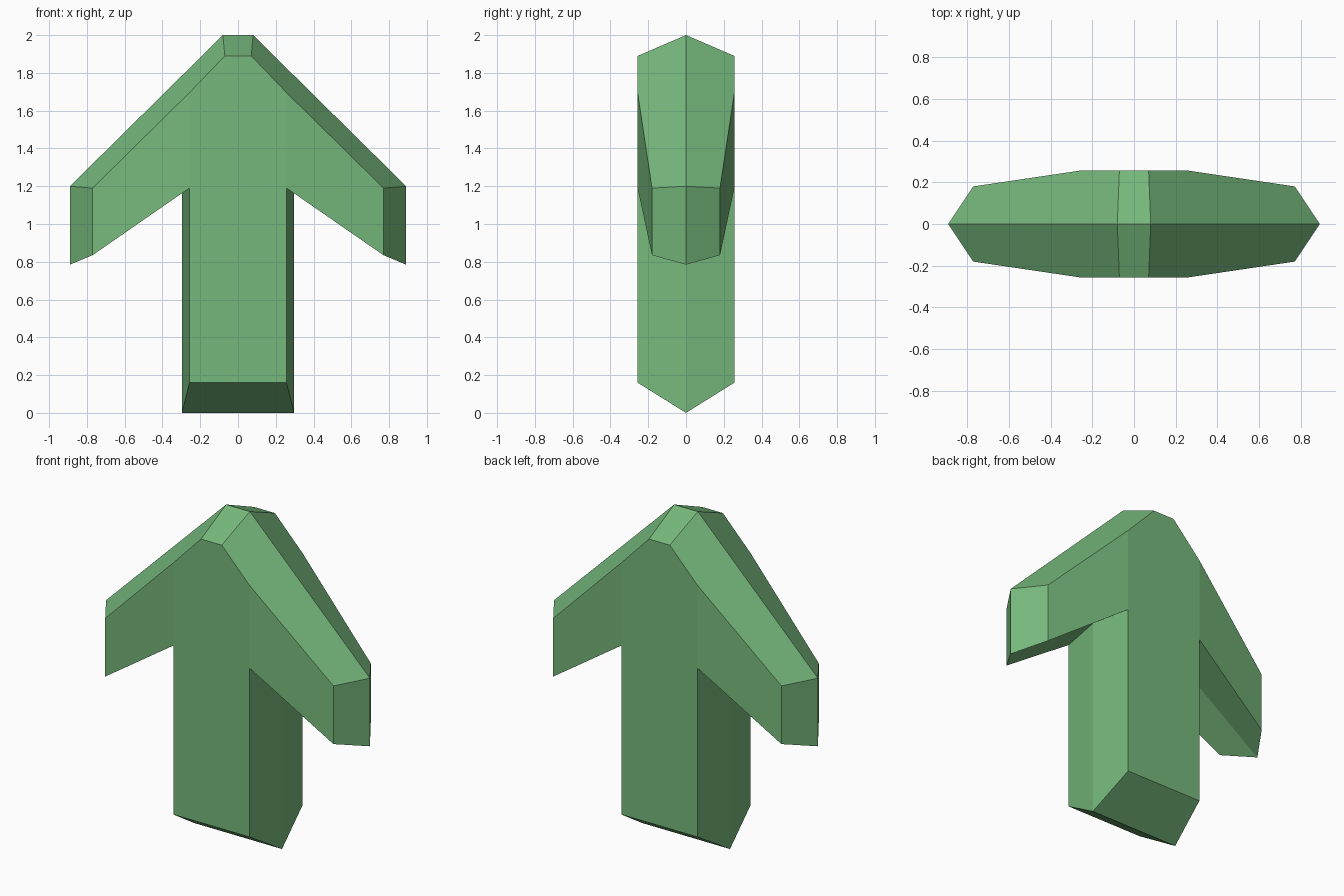
import bpy, bmesh

if "Cube" in bpy.data.objects:
    bpy.data.objects.remove(bpy.data.objects["Cube"])

# Right half of the middle ridge outline (y = 0): x, z from the peak down to the foot
ridge = [(0, 2.0), (0.08, 2.0), (0.89, 1.2), (0.89, 0.785), (0.297, 1.2), (0.297, 0), (0, 0)]
# Matching outline of the front face, bevelled inwards: x, y, z
front = [(0, -0.256, 1.89), (0.07, -0.256, 1.89), (0.77, -0.18, 1.19),
         (0.77, -0.18, 0.835), (0.257, -0.256, 1.19), (0.257, -0.256, 0.16),
         (0, -0.256, 0.16)]

bm = bmesh.new()
r = [bm.verts.new((x, 0, z)) for x, z in ridge]
f = [bm.verts.new(p) for p in front]
shoulder = bm.verts.new((0.257, -0.256, 1.695))

# Bevel band between ridge and front face (the roof slope includes the shoulder)
for i in range(len(r) - 1):
    extra = [shoulder] if i == 1 else []
    bm.faces.new([r[i], f[i]] + extra + [f[i + 1], r[i + 1]])

# Flat shaft front and tapering wing front
bm.faces.new([f[0], f[6], f[5], f[4], shoulder, f[1]])
bm.faces.new([shoulder, f[4], f[3], f[2]])
bmesh.ops.recalc_face_normals(bm, faces=bm.faces)

# Make sure the quarter shell faces outwards (shaft front points to -y)
bm.faces.ensure_lookup_table()
if bm.faces[6].normal.y > 0:
    bmesh.ops.reverse_faces(bm, faces=bm.faces)

mesh = bpy.data.meshes.new("up_arrow")
bm.to_mesh(mesh)
bm.free()
arrow = bpy.data.objects.new("up_arrow", mesh)
bpy.context.collection.objects.link(arrow)

# Mirror the quarter to the left and to the back
mirror = arrow.modifiers.new("mirror", 'MIRROR')
mirror.use_axis = (True, True, False)
mirror.use_clip = True
mirror.merge_threshold = 0.001

# Green paint
green = bpy.data.materials.new("green")
green.diffuse_color = (0.18, 0.48, 0.2, 1)
green.use_nodes = True
green.node_tree.nodes["Principled BSDF"].inputs["Base Color"].default_value = green.diffuse_color
mesh.materials.append(green)
